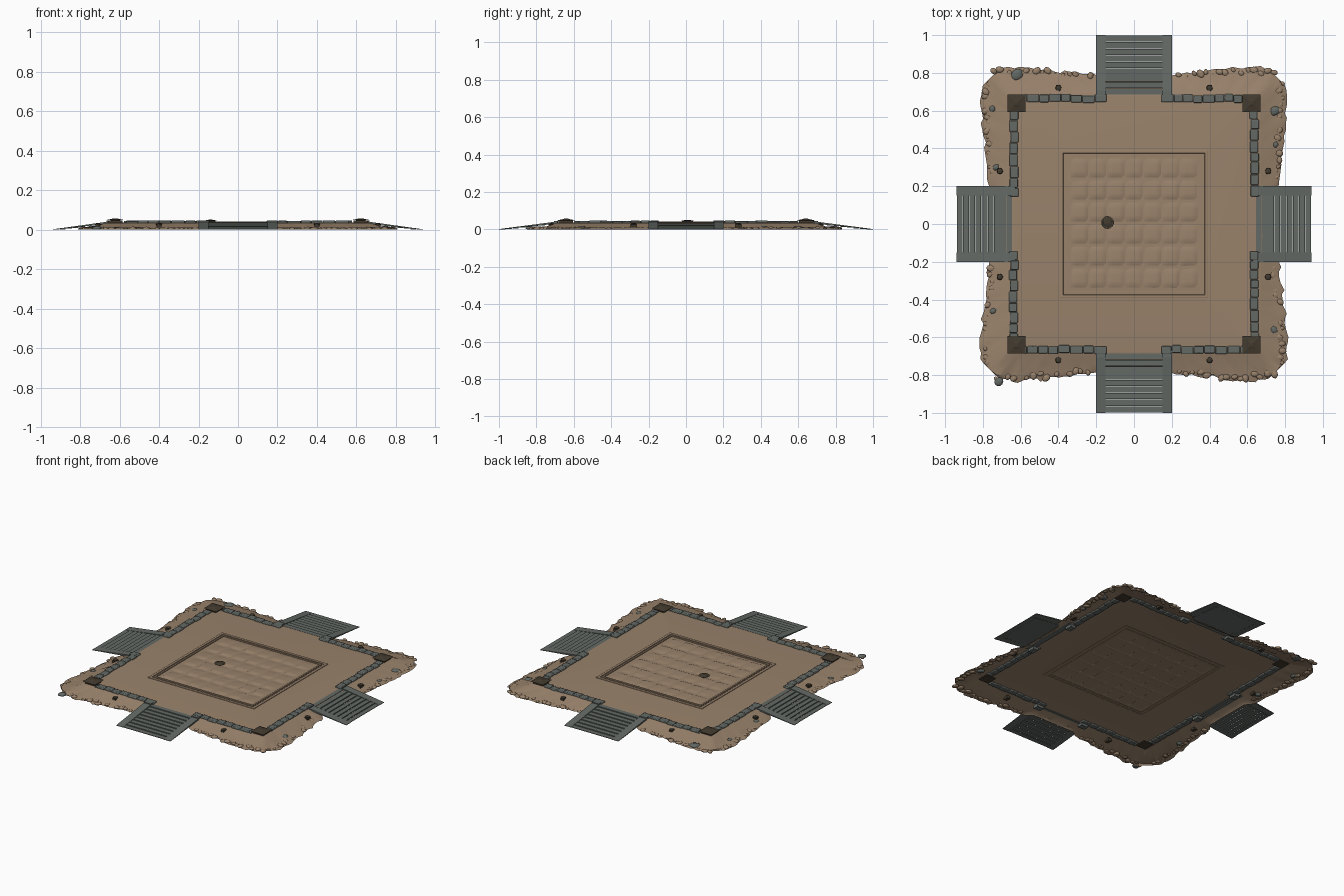
import bpy, bmesh, math, random
from mathutils import Matrix, Vector

if "Cube" in bpy.data.objects:
    bpy.data.objects.remove(bpy.data.objects["Cube"])
random.seed(4)


def material(name, rgb):
    m = bpy.data.materials.new(name)
    m.diffuse_color = (*rgb, 1)
    m.use_nodes = True
    m.node_tree.nodes["Principled BSDF"].inputs["Base Color"].default_value = m.diffuse_color
    return m


SAND = material("sand", (0.32, 0.225, 0.148))
STONE = material("grey_stone", (0.125, 0.142, 0.130))
DARK = material("dark_wood", (0.055, 0.043, 0.028))


def finish(name, bm, mat, bevel=0.0, smooth=None):
    me = bpy.data.meshes.new(name)
    bm.to_mesh(me)
    bm.free()
    ob = bpy.data.objects.new(name, me)
    bpy.context.collection.objects.link(ob)
    me.materials.append(mat)
    if bevel:
        b = ob.modifiers.new("bevel", 'BEVEL')
        b.width, b.segments = bevel, 2
    if smooth:
        bpy.context.view_layer.objects.active = ob
        ob.select_set(True)
        bpy.ops.object.shade_smooth_by_angle(angle=math.radians(smooth))
        ob.select_set(False)
    return ob


def box(bm, lo, hi, rot=None):
    lo, hi = Vector(lo), Vector(hi)
    m = Matrix.Translation((lo + hi) / 2)
    if rot:
        m = m @ rot
    bmesh.ops.create_cube(bm, size=1, matrix=m @ Matrix.Diagonal((*(hi - lo), 1)))


def blob(bm, c, s, sub=2, jitter=0.15):
    m = Matrix.Translation(c) @ Matrix.Rotation(random.uniform(0, 6), 4, 'Z') @ Matrix.Diagonal((*s, 1))
    for v in bmesh.ops.create_icosphere(bm, subdivisions=sub, radius=1, matrix=m)['verts']:
        v.co += (v.co - Vector(c)) * random.uniform(-jitter, jitter)
        v.co.z = max(v.co.z, 0)


def turned(k, x, y):
    """rotate a point of the north side to side k: 0 N, 1 W, 2 S, 3 E"""
    return [(x, y), (-y, x), (-x, -y), (y, -x)][k]


FLOOR = 0.036

# earth platform: open sheet with floor, steep bank and ragged flared skirt
N = 56
bm = bmesh.new()
rings = [(0.655, 0.675, 0.036, 0), (0.675, 0.695, 0.034, 0), (0.715, 0.735, 0.013, 0.2),
         (0.745, 0.765, 0.010, 0.7), (0.765, 0.785, 0.0, 1)]
loops = []
for hx, hy, z, w in rings:
    loop = []
    for k in range(4):
        for i in range(N):
            t = 1 - 2 * i / N
            flare = w * (0.045 * max(0, min(1, (abs(t) - 0.25) / 0.45)) - 0.03 * (abs(t) < 0.25))
            if abs(t) > 0.27:
                flare += w * (0.006 * math.sin(t * 41 + k) + random.uniform(-0.008, 0.008))
            x, y = turned(k, t, 1)
            x *= hx + flare
            y *= hy + flare
            r = math.hypot(x, y)
            cap = 1.085
            if w > 0.5 and r > cap:
                x, y = x * cap / r, y * cap / r
            zz = z + (random.uniform(-0.002, 0.003) if 0 < z < 0.03 else 0)
            loop.append(bm.verts.new((x, y, zz)))
    loops.append(loop)
bm.faces.new(loops[0])
for a, b in zip(loops, loops[1:]):
    for i in range(len(a)):
        j = (i + 1) % len(a)
        bm.faces.new((a[i], b[i], b[j], a[j]))
bm.normal_update()
finish("earth_platform", bm, SAND, smooth=35)

# raised double frame around the tiled court
bm = bmesh.new()
for r, w, z in ((0.392, 0.018, 0.040), (0.366, 0.012, 0.042)):
    for k in range(4):
        a, b = turned(k, -r, r - w), turned(k, r, r)
        box(bm, (min(a[0], b[0]), min(a[1], b[1]), 0.034), (max(a[0], b[0]), max(a[1], b[1]), z))
finish("court_frame", bm, SAND, bevel=0.002)

# pillow-like paving tiles, tipped a little toward the north
bm = bmesh.new()
for c in range(7):
    for r in range(6):
        cx, cy = -0.289 + c * 0.0965, -0.286 + r * 0.1165
        n = 6
        tip, bulge = random.uniform(-0.002, 0.002), random.uniform(0.004, 0.006)
        g = []
        for i in range(n + 1):
            for j in range(n + 1):
                u, v = 2 * i / n - 1, 2 * j / n - 1
                h = bulge * (1 - u ** 6) * (1 - abs(v) ** 5) - 0.0015 * v + tip * u
                edge = abs(u) == 1 or abs(v) == 1
                g.append(bm.verts.new((cx + u * 0.048, cy + v * 0.054, FLOOR + (-0.001 if edge else max(h, 0.0008)))))
        for i in range(n):
            for j in range(n):
                p = i * (n + 1) + j
                bm.faces.new((g[p], g[p + n + 1], g[p + n + 2], g[p + 1]))
finish("paving_tiles", bm, SAND, smooth=40)

# low stone walls on both sides of each opening
bm = bmesh.new()
for k in range(4):
    y0, y1, end = (0.645, 0.685, 0.58) if k % 2 == 0 else (0.615, 0.658, 0.60)
    for s in (-1, 1):
        x = 0.145
        while x < end - 0.01:
            L = min(random.uniform(0.045, 0.07), end - x)
            d = random.uniform(-0.004, 0.004)
            a, b = turned(k, s * x, y0 + d), turned(k, s * (x + L - 0.002), y1 + d)
            box(bm, (min(a[0], b[0]), min(a[1], b[1]), 0.028),
                (max(a[0], b[0]), max(a[1], b[1]), 0.046 + random.uniform(-0.002, 0.002)))
            x += L
finish("stone_walls", bm, STONE, bevel=0.006, smooth=50)

# four plank ramps with side rails and head posts
bm = bmesh.new()
for k in range(4):
    y0, y1 = (0.685, 1.0) if k % 2 == 0 else (0.645, 0.94)
    top = 0.037

    def slab(x0, x1, ya, yb, up0, up1, thick):
        v = []
        for x, y, u in ((x0, ya, up0), (x1, ya, up0), (x1, yb, up1), (x0, yb, up1)):
            z = top * (y1 - y) / (y1 - y0) + u
            px, py = turned(k, x, y)
            v.append((px, py, max(z, 0.002), max(z - thick, 0)))
        t = [bm.verts.new((p[0], p[1], p[2])) for p in v]
        b = [bm.verts.new((p[0], p[1], p[3])) for p in v]
        bm.faces.new(t)
        bm.faces.new(b[::-1])
        for i in range(4):
            j = (i + 1) % 4
            bm.faces.new((t[j], t[i], b[i], b[j]))

    n = 9
    step = (y1 - y0) / n
    for i in range(n):
        slab(-0.155, 0.155, y0 + i * step, y0 + (i + 0.93) * step, -0.001, 0.003, 0.006)
    for s in (-1, 1):
        a, b = sorted((s * 0.15, s * 0.2))
        slab(a, b, y0, y1, 0.006, 0.001, 0.012)
        pa, pb = turned(k, a, y0 - 0.015), turned(k, b, y0 + 0.022)
        box(bm, (min(pa[0], pb[0]), min(pa[1], pb[1]), 0.012), (max(pa[0], pb[0]), max(pa[1], pb[1]), 0.046))
bmesh.ops.recalc_face_normals(bm, faces=bm.faces)
finish("plank_ramps", bm, STONE)

# corner lanterns: base, body, flared roof and cap
bm = bmesh.new()
for sx in (-1, 1):
    for sy in (-1, 1):
        x, y = sx * 0.622, sy * 0.64
        box(bm, (x - 0.036, y - 0.036, 0.030), (x + 0.036, y + 0.036, 0.047))
        for r1, r2, z0, z1 in ((0.066, 0.03, 0.049, 0.054), (0.03, 0.012, 0.054, 0.058)):
            bmesh.ops.create_cone(bm, cap_ends=True, segments=4, radius1=r1, radius2=r2, depth=z1 - z0,
                                  matrix=Matrix.Translation((x, y, (z0 + z1) / 2)) @ Matrix.Rotation(math.pi / 4, 4, 'Z'))
        box(bm, (x - 0.025, y - 0.025, 0.046), (x + 0.025, y + 0.025, 0.050))
finish("corner_lanterns", bm, DARK)

# small dark posts standing on the bank
bm = bmesh.new()
for k in range(4):
    off, along = (0.72, 0.4) if k % 2 == 0 else (0.71, 0.28)
    for s in (-1, 1):
        x, y = turned(k, s * along, off)
        box(bm, (x - 0.012, y - 0.016, 0.008), (x + 0.012, y + 0.016, 0.026))
        blob(bm, (x, y, 0.028), (0.018, 0.018, 0.006), 1, 0.05)
finish("bank_posts", bm, DARK)

# brazier on the court
bm = bmesh.new()
bmesh.ops.create_cone(bm, cap_ends=True, segments=14, radius1=0.018, radius2=0.034, depth=0.009,
                      matrix=Matrix.Translation((-0.14, 0.008, 0.0425)))
blob(bm, (-0.14, 0.008, 0.046), (0.026, 0.026, 0.005), 2, 0.08)
finish("brazier", bm, DARK, smooth=40)

# earth lumps along the skirt
bm = bmesh.new()
for k in range(4):
    for s in (-1, 1):
        for i in range(15):
            t = 0.24 + 0.5 * i / 14 + random.uniform(-0.01, 0.01)
            edge = (0.785 if k % 2 == 0 else 0.755) + 0.035 * min(1, (t - 0.2) / 0.3)
            x, y = turned(k, s * t, edge - random.uniform(0.0, 0.03))
            r = random.uniform(0.009, 0.019)
            blob(bm, (x, y, 0.005), (r, r * 1.3, r * 0.55), 2, 0.08)
finish("earth_lumps", bm, SAND, smooth=60)

# loose grey rocks
bm = bmesh.new()
for x, y, r in ((-0.62, 0.79, 0.035), (-0.715, -0.835, 0.026), (0.745, 0.6, 0.03), (-0.75, 0.61, 0.02),
                (0.74, -0.56, 0.024), (-0.745, -0.46, 0.02), (0.75, 0.42, 0.018), (-0.73, 0.3, 0.02)):
    blob(bm, (x, y, 0.008), (r, r * 0.85, 0.011), 2, 0.08)
finish("loose_rocks", bm, STONE, smooth=60)
